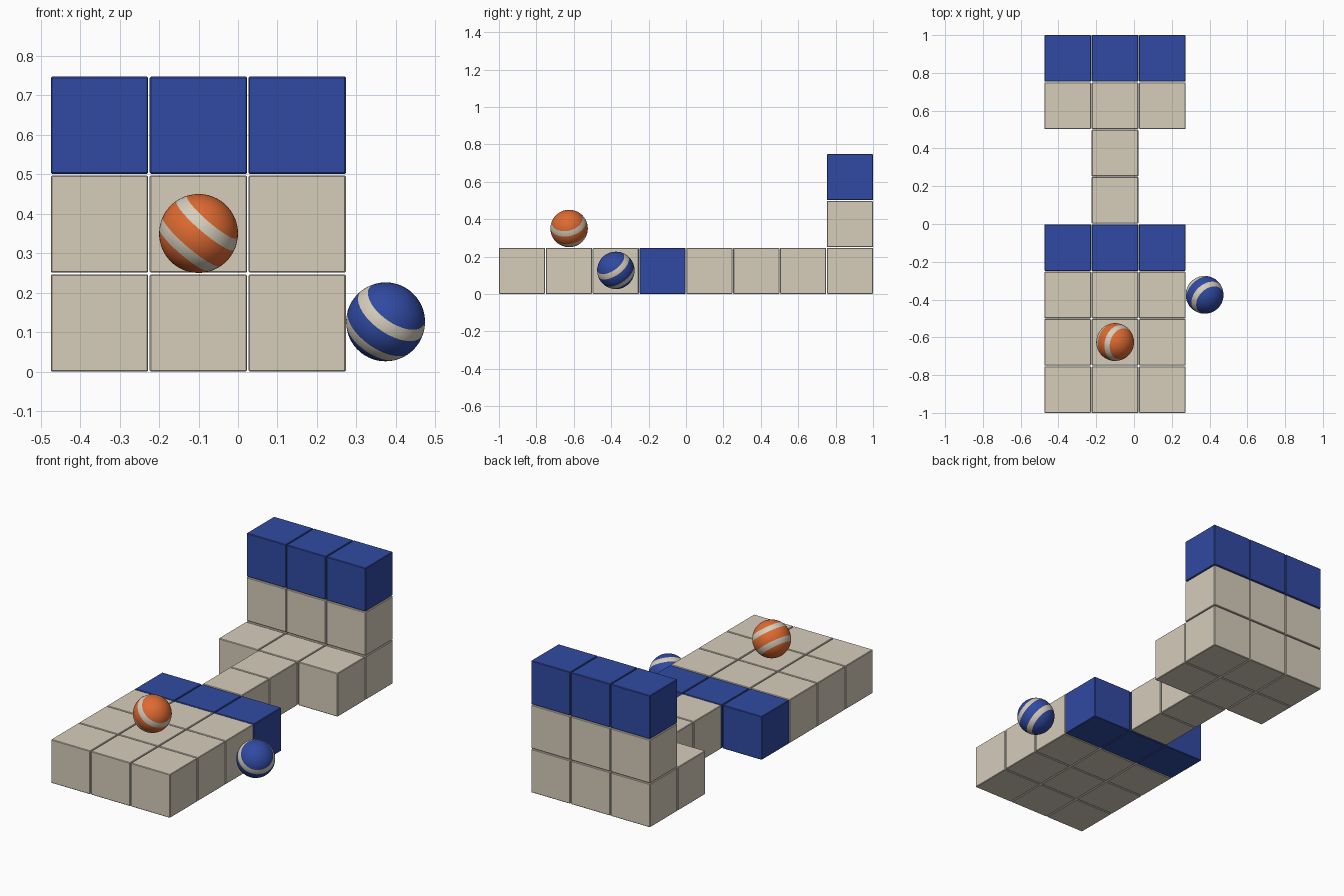
import bpy
import bmesh
from mathutils import Vector

old = bpy.data.objects.get("Cube")
if old:
    bpy.data.objects.remove(old, do_unlink=True)


def make_material(name, rgb):
    mat = bpy.data.materials.new(name)
    mat.use_nodes = True
    mat.diffuse_color = (*rgb, 1)
    bsdf = mat.node_tree.nodes["Principled BSDF"]
    bsdf.inputs["Base Color"].default_value = (*rgb, 1)
    bsdf.inputs["Roughness"].default_value = 0.6
    return mat


BEIGE = make_material("beige", (0.67, 0.61, 0.50))
BLUE = make_material("blue", (0.030, 0.068, 0.36))
ORANGE = make_material("orange", (0.73, 0.145, 0.032))

PITCH = 0.2505
SIZE = 0.2465
COLUMNS = {"right": -0.351, "middle": -0.1005, "left": 0.15}


def add_object(name, bm, location, materials):
    mesh = bpy.data.meshes.new(name)
    bm.to_mesh(mesh)
    bm.free()
    for mat in materials:
        mesh.materials.append(mat)
    obj = bpy.data.objects.new(name, mesh)
    obj.location = location
    bpy.context.collection.objects.link(obj)
    return obj


def block(name, x, row, level, mat):
    """One cube with finely chamfered edges, placed on the block grid."""
    bm = bmesh.new()
    bmesh.ops.create_cube(bm, size=SIZE)
    bmesh.ops.bevel(bm, geom=bm.edges[:], offset=0.003, segments=1,
                    affect='EDGES')
    y = -1 + SIZE / 2 + row * PITCH
    z = SIZE / 2 + level * PITCH
    return add_object(name, bm, (x, y, z), [mat])


def striped_ball(name, center, axis, mat, radius=0.1):
    """Smooth ball with two light bands around a tilted axis."""
    inner, outer = 0.27 * radius, 0.55 * radius
    bm = bmesh.new()
    bmesh.ops.create_uvsphere(bm, u_segments=48, v_segments=32, radius=radius)
    for height in (-outer, -inner, inner, outer):
        bmesh.ops.bisect_plane(bm, geom=bm.verts[:] + bm.edges[:] + bm.faces[:],
                               plane_co=(0, 0, height), plane_no=(0, 0, 1))
    for face in bm.faces:
        face.smooth = True
        in_band = inner < abs(face.calc_center_median().z) < outer
        face.material_index = int(in_band)
    turn = Vector(axis).to_track_quat('Z', 'Y').to_matrix()
    bmesh.ops.rotate(bm, verts=bm.verts[:], cent=(0, 0, 0), matrix=turn)
    return add_object(name, bm, center, [mat, BEIGE])


# Rows of blocks: name, row from the front, level, columns, colour
ALL = ("right", "middle", "left")
ROWS = [
    ("front_floor", 0, 0, ALL, BEIGE),
    ("center_floor", 1, 0, ALL, BEIGE),
    ("inner_floor", 2, 0, ALL, BEIGE),
    ("blue_step", 3, 0, ALL, BLUE),
    ("bridge_front", 4, 0, ("middle",), BEIGE),
    ("bridge_back", 5, 0, ("middle",), BEIGE),
    ("back_floor", 6, 0, ALL, BEIGE),
    ("wall_base", 7, 0, ALL, BEIGE),
    ("wall_middle", 7, 1, ALL, BEIGE),
    ("wall_top", 7, 2, ALL, BLUE),
]
for name, row, level, columns, mat in ROWS:
    for col in columns:
        block(f"{name}_{col}", COLUMNS[col], row, level, mat)

# Balls
striped_ball("orange_ball", (-0.1, -0.625, 0.35), (0.64, -0.18, 0.75), ORANGE)
striped_ball("blue_ball", (0.374, -0.375, 0.126), (0.50, -0.50, 0.71), BLUE)
